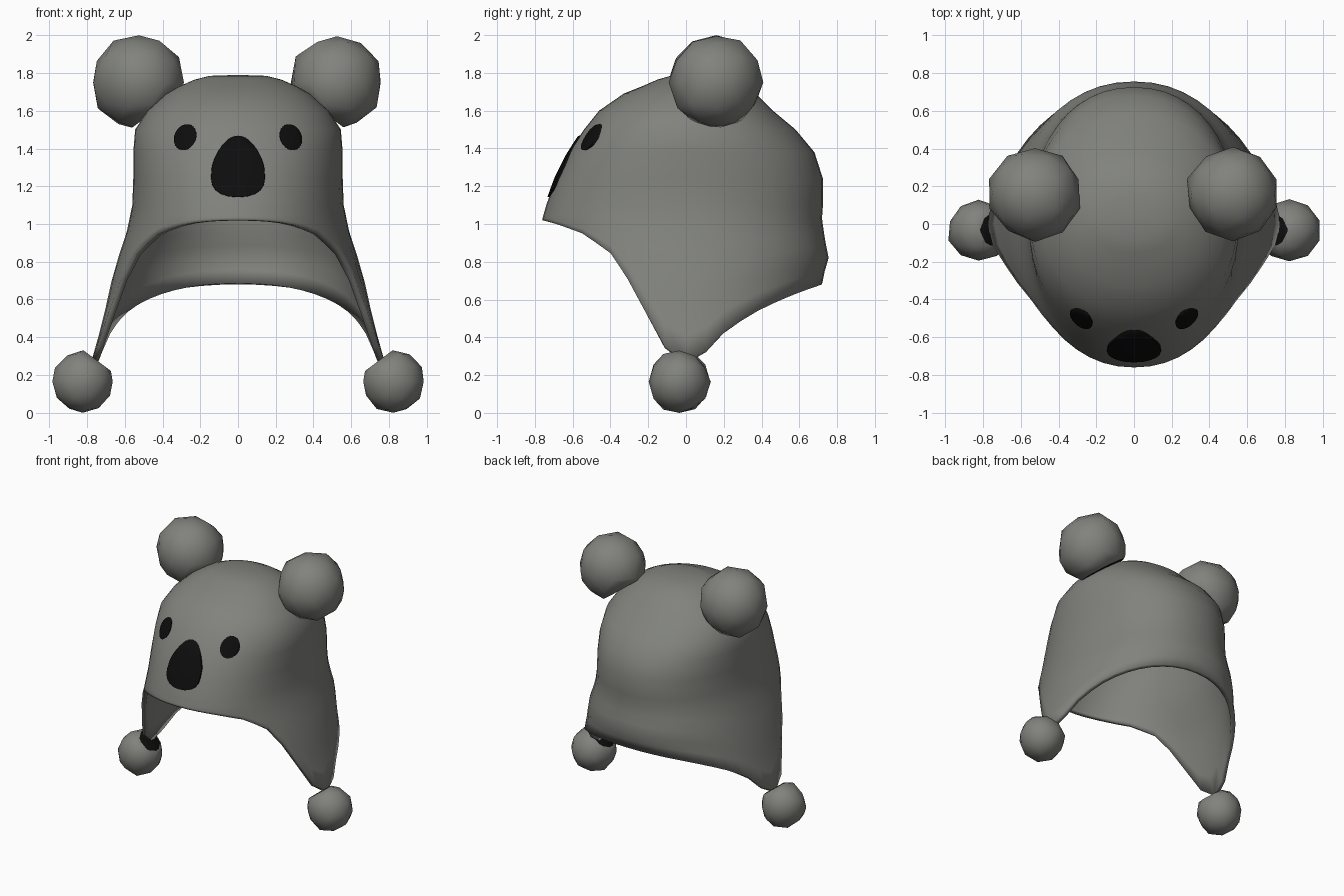
import bpy, bmesh, math, random
from mathutils import Vector

if "Cube" in bpy.data.objects:
    bpy.data.objects.remove(bpy.data.objects["Cube"])

random.seed(4)

def material(name, rgb):
    m = bpy.data.materials.new(name)
    m.diffuse_color = (*rgb, 1)
    m.use_nodes = True
    m.node_tree.nodes["Principled BSDF"].inputs["Base Color"].default_value = m.diffuse_color
    return m

grey = material("warm_grey", (0.22, 0.225, 0.205))
black = material("black", (0.004, 0.004, 0.004))

# Hat sections: height, half width, front y, back y
SECTIONS = [(1.785, .15, -.08, .15), (1.765, .23, -.15, .24), (1.73, .31, -.23, .31),
            (1.69, .38, -.33, .37), (1.6, .48, -.46, .46), (1.5, .545, -.54, .58),
            (1.38, .555, -.62, .68), (1.24, .555, -.69, .725), (1.1, .56, -.74, .725),
            (1.03, .57, -.76, .72), (.92, .60, -.76, .735), (.82, .635, -.76, .755),
            (.7, .67, -.76, .72), (.6, .69, -.76, .72), (.42, .735, -.76, .72), (.26, .78, -.76, .72)]
# Rim height against depth fraction (negative is the front)
RIM = [(-1, 1.02), (-.9, 1.0), (-.72, .95), (-.53, .85), (-.47, .79), (-.36, .65), (-.26, .5),
       (-.16, .36), (-.08, .29), (0, .27), (.1, .29), (.2, .37), (.3, .44), (.5, .53),
       (.67, .59), (.84, .64), (1, .68)]
P = 0.93  # slightly boxy cross-section

def lerp_table(table, key):
    key = max(table[0][0], min(table[-1][0], key))
    for a, b in zip(table, table[1:]):
        if key <= b[0]:
            f = (key - a[0]) / (b[0] - a[0])
            return [p + (q - p) * f for p, q in zip(a[1:], b[1:])]

def section(z):
    return lerp_table(SECTIONS[::-1], z)

def spow(v, p=P):
    return math.copysign(abs(v) ** p, v)

def make(name, bm, mats, angle=60):
    me = bpy.data.meshes.new(name)
    bm.to_mesh(me)
    bm.free()
    ob = bpy.data.objects.new(name, me)
    bpy.context.collection.objects.link(ob)
    for m in mats:
        me.materials.append(m)
    bpy.ops.object.select_all(action='DESELECT')
    ob.select_set(True)
    bpy.context.view_layer.objects.active = ob
    bpy.ops.object.shade_smooth_by_angle(angle=math.radians(angle))
    return ob

# Hat shell with ear flaps
N, LOW = 48, 6
bm = bmesh.new()
pole = bm.verts.new((0, .03, 1.79))
columns = []
for i in range(N):
    t = 2 * math.pi * i / N
    sx, cy = spow(math.sin(t)), spow(math.cos(t))
    rim = lerp_table(RIM, -cy)[0]
    zs = [s[0] for s in SECTIONS[:9]] + [1.1 + (rim - 1.1) * k / LOW for k in range(1, LOW + 1)]
    col = []
    for z in zs:
        w, yf, yb = section(z)
        mid = .03 * max(0, min(1, (z - 1.5) / .28))
        y = mid + ((mid - yf) * -cy if cy > 0 else (yb - mid) * -cy)
        col.append(bm.verts.new((w * sx, y, z)))
    columns.append(col)
for i in range(N):
    a, b = columns[i], columns[(i + 1) % N]
    bm.faces.new((pole, a[0], b[0]))
    for k in range(len(a) - 1):
        bm.faces.new((a[k], a[k + 1], b[k + 1], b[k]))
hat = make("hat_shell", bm, [grey])
sol = hat.modifiers.new("thickness", 'SOLIDIFY')
sol.thickness, sol.offset = .035, -1

# Fluffy balls, cut flat and dark where they join the hat
def ball(name, centre, r, cut_dir, cut_dist, side):
    bm = bmesh.new()
    bmesh.ops.create_icosphere(bm, subdivisions=2, radius=r)
    for v in bm.verts:
        v.co *= random.uniform(.96, 1.03)
        v.co.z = max(-r, min(r, v.co.z * 1.02))
    n = Vector(cut_dir).normalized()
    bmesh.ops.bisect_plane(bm, geom=bm.verts[:] + bm.edges[:] + bm.faces[:],
                           plane_co=n * cut_dist, plane_no=n, clear_outer=True)
    rim = [e for e in bm.edges if e.is_boundary]
    for f in bmesh.ops.holes_fill(bm, edges=rim, sides=0)['faces']:
        f.material_index = 1
    for v in bm.verts:
        v.co += Vector(centre)
        v.co.x *= side
    bmesh.ops.recalc_face_normals(bm, faces=bm.faces[:])
    make(name, bm, [grey, black])

# Painted plate that follows the front of the hat
def plate(name, cx, cz, outline, n=24):
    bm = bmesh.new()
    def point(u, v, lift):
        x, z = cx + u, cz + v
        w, yf, _ = section(z)
        y = yf * (1 - min(1, abs(x) / w) ** (2 / P)) ** (P / 2)
        return bm.verts.new((x, y - lift, z))
    rings = []
    for f, lift in ((.35, .009), (.7, .009), (.98, .009), (1, -.012)):
        rings.append([point(*[f * c for c in outline(2 * math.pi * i / n)], lift) for i in range(n)])
    centre = point(0, 0, .009)
    for i in range(n):
        j = (i + 1) % n
        bm.faces.new((centre, rings[0][i], rings[0][j]))
        for a, b in zip(rings, rings[1:]):
            bm.faces.new((a[i], b[i], b[j], a[j]))
    make(name, bm, [black])

# Egg shape, wider and flatter at the bottom
def nose_outline(t):
    v = math.sin(t)
    return (spow(math.cos(t)) * (.14 - .037 * v), .165 * (v if v > 0 else spow(v, .75)))

# Oval whose top leans towards the nose
def eye_outline(side):
    def outline(t):
        u, v = .058 * math.cos(t), .072 * math.sin(t)
        a = -.45 * side
        return (u * math.cos(a) + v * math.sin(a), v * math.cos(a) - u * math.sin(a))
    return outline

plate("nose", 0, 1.305, nose_outline)
for side, label in ((-1, "left"), (1, "right")):
    ball(label + "_ear", (.525, .16, 1.75), .25, (-.6, 0, -.8), .17, side)
    ball(label + "_pompon", (.823, -.035, .165), .165, (-.6, 0, .8), .135, side)
    plate(label + "_eye", .28 * side, 1.46, eye_outline(side))
